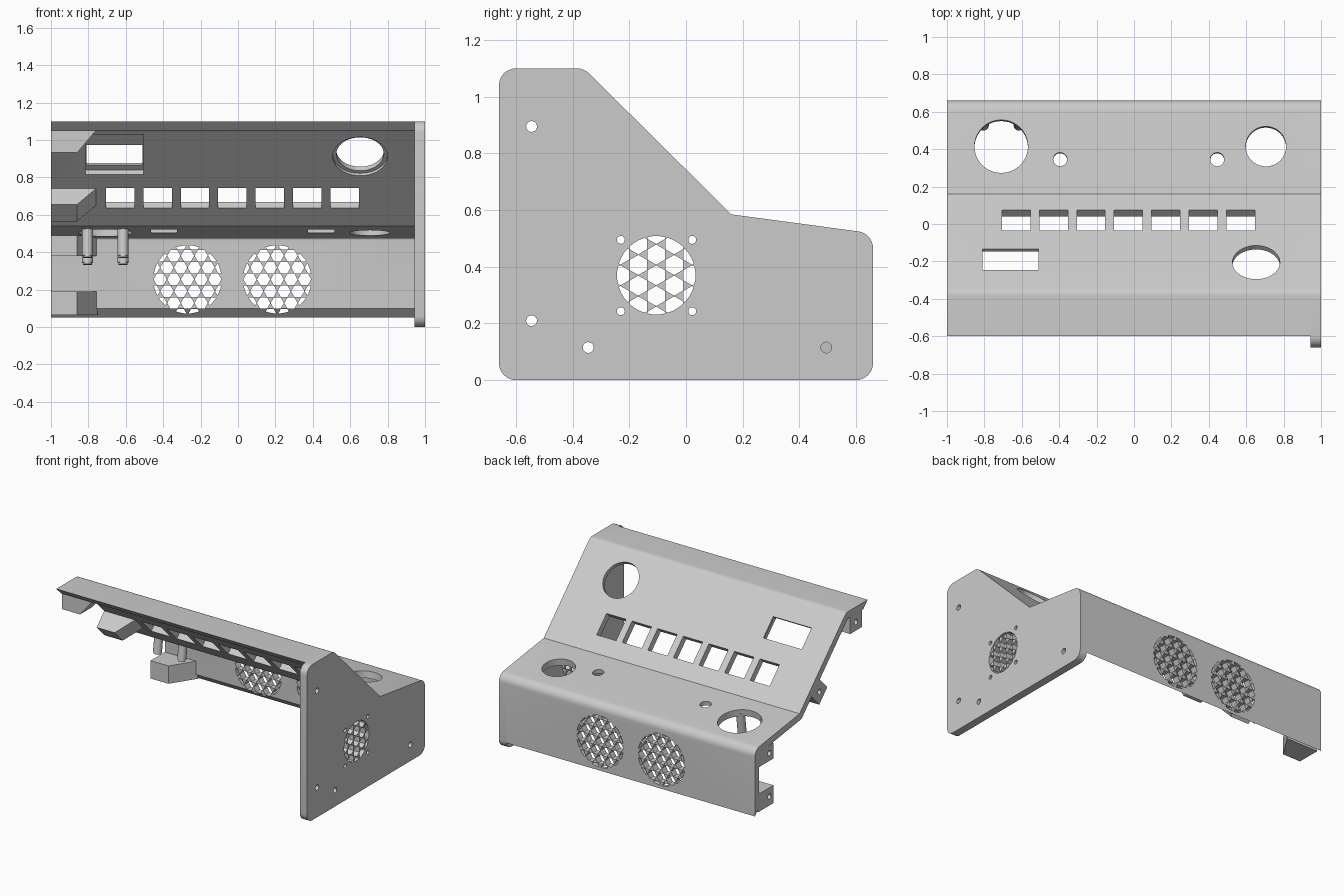
import bpy, bmesh, math
from mathutils import Vector, Matrix

if "Cube" in bpy.data.objects:
    bpy.data.objects.remove(bpy.data.objects["Cube"], do_unlink=True)

grey = bpy.data.materials.new("light grey")
grey.use_nodes = True
grey.diffuse_color = (0.6, 0.6, 0.6, 1)
grey.node_tree.nodes["Principled BSDF"].inputs["Base Color"].default_value = grey.diffuse_color

T = 0.048                       # sheet thickness
PLATE_X = 0.945                 # inner face of the side plate


# ---------- helpers ----------
def frame(origin, u, v):
    """Local axes u, v and u x v placed at origin."""
    u, v = Vector(u), Vector(v).normalized()
    m = Matrix((u, v, u.cross(v))).transposed().to_4x4()
    m.translation = origin
    return m


def prism(bm, pts, w0, w1, m):
    """Extrude a 2D outline from w0 to w1 in the given frame."""
    low = [bm.verts.new(m @ Vector((p[0], p[1], w0))) for p in pts]
    high = [bm.verts.new(m @ Vector((p[0], p[1], w1))) for p in pts]
    bm.faces.new(low[::-1])
    bm.faces.new(high)
    n = len(pts)
    for i in range(n):
        j = (i + 1) % n
        bm.faces.new((low[i], low[j], high[j], high[i]))


def ring(cx, cy, r, n=40, turn=0.0):
    return [(cx + r * math.cos(turn + math.tau * i / n),
             cy + r * math.sin(turn + math.tau * i / n)) for i in range(n)]


def rect(x0, x1, y0, y1):
    return [(x0, y0), (x1, y0), (x1, y1), (x0, y1)]


def rounded(points, steps=8):
    """Fillet each (a, b, radius) corner of an outline."""
    out = []
    n = len(points)
    for i, (a, b, r) in enumerate(points):
        p = Vector((a, b, 0))
        if not r:
            out.append((a, b))
            continue
        q, s = points[i - 1], points[(i + 1) % n]
        u = (Vector((q[0], q[1], 0)) - p).normalized()
        v = (Vector((s[0], s[1], 0)) - p).normalized()
        half = u.angle(v) / 2
        c = p + (u + v).normalized() * r / math.sin(half)
        d = r / math.tan(half)
        e, f = (p + u * d - c).normalized(), (p + v * d - c).normalized()
        for k in range(steps + 1):
            w = c + e.slerp(f, k / steps) * r
            out.append((w.x, w.y))
    return out


def trim(cell, r, sides=36):
    """Clip a convex outline to a circle around the origin."""
    for i in range(sides):
        nx, ny = math.cos(math.tau * i / sides), math.sin(math.tau * i / sides)
        kept = []
        for j, q in enumerate(cell):
            p = cell[j - 1]
            dp, dq = p[0] * nx + p[1] * ny - r, q[0] * nx + q[1] * ny - r
            if dp * dq < 0:
                t = dp / (dp - dq)
                kept.append((p[0] + (q[0] - p[0]) * t, p[1] + (q[1] - p[1]) * t))
            if dq <= 0:
                kept.append(q)
        cell = kept
    return cell


def vent(bm, cx, cy, r, m, w0, w1, upright=False, pitch=0.073):
    """Round grille of hexagonal openings, trimmed to the circle."""
    for row in range(-4, 5):
        for col in range(-4, 5):
            a = (col + 0.5 * (row % 2)) * pitch
            b = row * pitch * math.sqrt(3) / 2
            if upright:
                a, b = b, a
            if math.hypot(a, b) > r + pitch * 0.35:
                continue
            cell = trim(ring(a, b, pitch * 0.485, 6, math.pi / 2 if upright else 0), r)
            if len(cell) > 2:
                prism(bm, [(cx + x, cy + y) for x, y in cell], w0, w1, m)


def finish(name, bm):
    bmesh.ops.recalc_face_normals(bm, faces=bm.faces)
    mesh = bpy.data.meshes.new(name)
    bm.to_mesh(mesh)
    bm.free()
    mesh.materials.append(grey)
    ob = bpy.data.objects.new(name, mesh)
    bpy.context.collection.objects.link(ob)
    return ob


def cut(ob, bm, name):
    tool = finish(name, bm)
    tool.hide_render = True
    mod = ob.modifiers.new(name, "BOOLEAN")
    mod.operation, mod.solver, mod.object = "DIFFERENCE", "EXACT", tool
    bpy.context.view_layer.objects.active = ob
    bpy.ops.object.modifier_apply(modifier=name)
    bpy.data.objects.remove(tool, do_unlink=True)


def smooth(ob):
    bpy.ops.object.select_all(action="DESELECT")
    ob.select_set(True)
    bpy.context.view_layer.objects.active = ob
    bpy.ops.object.shade_smooth_by_angle(angle=math.radians(25))


# ---------- frames: side (y, z), slope, deck and back ----------
X = (1, 0, 0)
BEND, VALLEY, REAR = (-0.36, 1.10), (0.16, 0.585), (0.66, 0.518)
side = frame((0, 0, 0), (0, 1, 0), (0, 0, 1))
slope = frame((0, *BEND), X, (0, VALLEY[0] - BEND[0], VALLEY[1] - BEND[1]))
deck = frame((0, *VALLEY), X, (0, REAR[0] - VALLEY[0], REAR[1] - VALLEY[1]))
back = frame((0, 0.66, 0), X, (0, 0, 1))

# ---------- folded sheet: top, slope, deck and back ----------
a_in = slope @ Vector((0, 0, -T))
s_dir, d_dir = slope.col[1].to_3d(), deck.col[1].to_3d()
d_in = deck @ Vector((0, 0, -T))
bend_y = a_in.y + s_dir.y * (1.10 - T - a_in.z) / s_dir.z
k = ((d_in.y - a_in.y) * d_dir.z - (d_in.z - a_in.z) * d_dir.y) / (s_dir.y * d_dir.z - s_dir.z * d_dir.y)
valley_in = a_in + s_dir * k
rear_z = d_in.z + d_dir.z * (0.66 - T - d_in.y) / d_dir.y
profile = rounded([
    (-0.60, 1.10, 0), (*BEND, 0.06), (*VALLEY, 0), (*REAR, 0.06), (0.66, 0.05, 0),
    (0.66 - T, 0.05 + T, 0), (0.66 - T, rear_z, 0.012), (valley_in.y, valley_in.z, 0),
    (bend_y, 1.10 - T, 0.012), (-0.60 + T, 1.10 - T, 0)])
bm = bmesh.new()
prism(bm, profile, -1, PLATE_X, side)
shell = finish("folded_panel", bm)

# recesses on the underside
bm = bmesh.new()
prism(bm, rect(-0.815, -0.505, 0.05, 0.355), -0.1, -0.016, slope)
prism(bm, ring(0.653, 0.218, 0.147), -0.1, -0.03, slope)
for x in (-0.395, 0.445):
    prism(bm, rect(x - 0.07, x + 0.07, 0.117, 0.257), -0.1, -0.03, deck)
cut(shell, bm, "recess_cutter")

# openings through the sheet
bm = bmesh.new()
prism(bm, rect(-0.81, -0.51, 0.162, 0.317), -0.1, 0.1, slope)
prism(bm, ring(0.653, 0.218, 0.127), -0.1, 0.1, slope)
for i in range(7):
    x = -0.63 + 0.2 * i
    prism(bm, rect(x - 0.076, x + 0.076, 0.457, 0.612), -0.1, 0.1, slope)
for x, v, r in ((-0.71, 0.257, 0.143), (0.705, 0.257, 0.108),
                (-0.395, 0.187, 0.037), (0.445, 0.187, 0.037)):
    prism(bm, ring(x, v, r), -0.1, 0.1, deck)
for x in (-0.27, 0.21):
    vent(bm, x, 0.255, 0.182, back, -0.1, 0.1)
cut(shell, bm, "opening_cutter")
smooth(shell)

# ---------- side plate ----------
bm = bmesh.new()
prism(bm, rounded([(-0.66, 0, 0.06), (-0.66, 1.10, 0.06), (*BEND, 0.06), (*VALLEY, 0),
                   (*REAR, 0.06), (0.66, 0, 0.06)]), PLATE_X, 1, side)
plate = finish("side_plate", bm)
bm = bmesh.new()
for y, z in ((-0.545, 0.895), (-0.545, 0.21), (-0.345, 0.115), (0.495, 0.115)):
    prism(bm, ring(y, z, 0.019, 24), 0.9, 1.1, side)
for y in (-0.23, 0.022):
    for z in (0.243, 0.495):
        prism(bm, ring(y, z, 0.014, 20), 0.9, 1.1, side)
vent(bm, -0.105, 0.37, 0.138, side, 0.9, 1.1, upright=True)
cut(plate, bm, "plate_cutter")
smooth(plate)

# ---------- tapered screw blocks at the open end ----------
slope_in = slope @ Vector((0, 0.526, -T))
blocks = (("top_block", (0, -0.47, 1.10 - T), (0, 0, -1), 0.12, 0.065, 0.06),
          ("slope_block", slope_in, -slope.col[2].to_3d(), 0.12, 0.064, 0.06),
          ("upper_back_block", (0, 0.66 - T, 0.435), (0, -1, 0), 0.16, 0.055, 0.115),
          ("lower_back_block", (0, 0.66 - T, 0.128), (0, -1, 0), 0.16, 0.063, 0.115))
for name, origin, inward, h, half, hole in blocks:
    m = frame(origin, X, inward)
    bm = bmesh.new()
    prism(bm, [(-1, -0.01), (-0.75, -0.01), (-0.86, h), (-1, h)], -half, half, m)
    block = finish(name, bm)
    p = m @ Vector((0, hole, 0))
    bm = bmesh.new()
    prism(bm, ring(p.y, p.z, 0.019, 24), -1.1, -0.9, side)
    cut(block, bm, "screw_cutter")
    smooth(block)

# ---------- posts around the large deck hole ----------
for dx in (-0.095, 0.095):
    for dv in (-0.14, 0.14):
        bm = bmesh.new()
        prism(bm, ring(-0.71 + dx, 0.257 + dv, 0.029, 24), -0.19, -0.03, deck)
        prism(bm, ring(-0.71 + dx, 0.257 + dv, 0.025, 24), -0.2, -0.19, deck)
        smooth(finish("mounting_post", bm))
